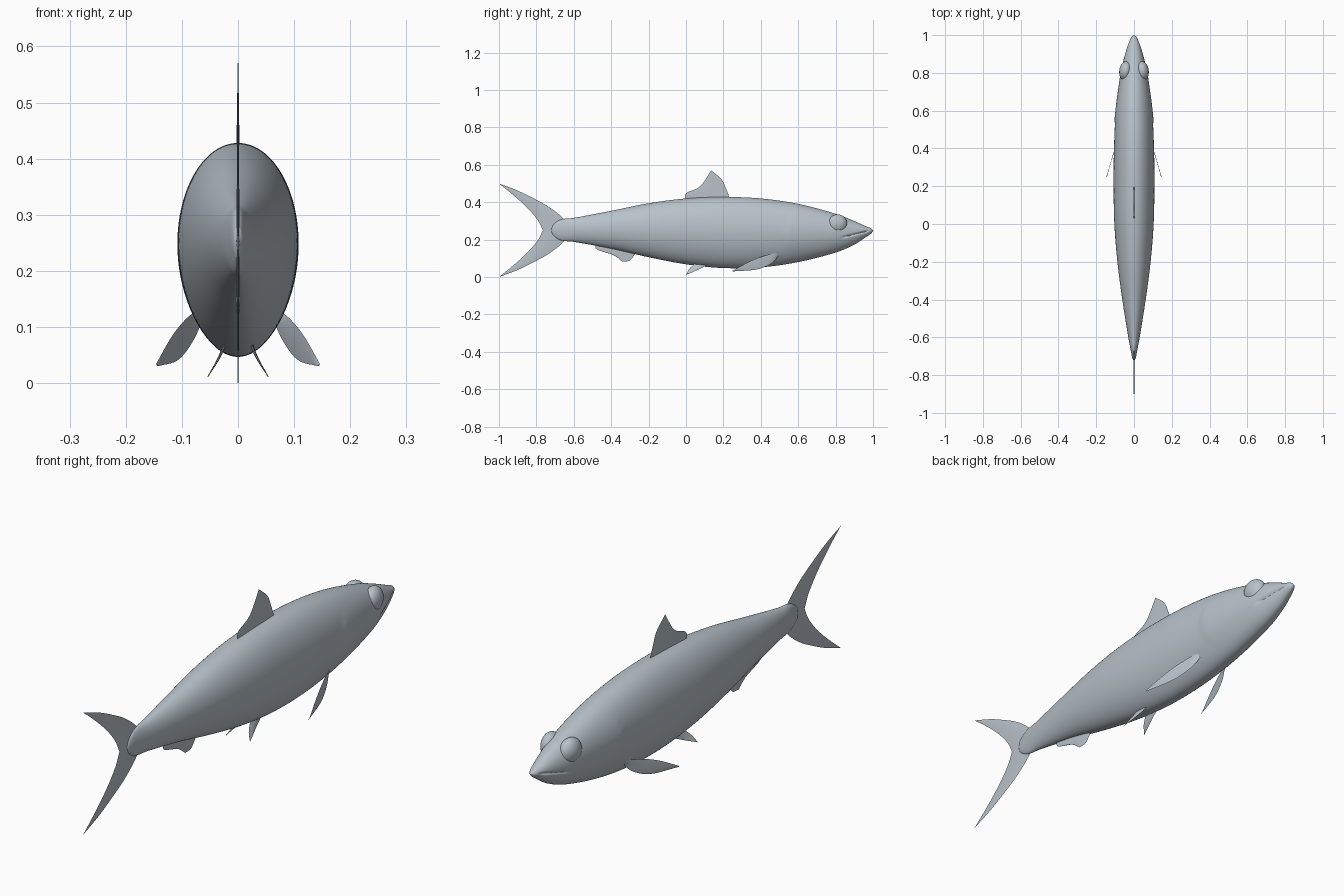
import bpy, bmesh, math
from mathutils import Vector

if "Cube" in bpy.data.objects:
    bpy.data.objects.remove(bpy.data.objects["Cube"])

skin = bpy.data.materials.new("blue_grey_skin")
skin.use_nodes = True
colour = (0.48, 0.54, 0.59, 1)
skin.diffuse_color = colour
skin.node_tree.nodes["Principled BSDF"].inputs["Base Color"].default_value = colour


def spline(points, s):
    """Smooth curve through the points, s from 0 to 1."""
    p = [Vector(q) for q in points]
    p = [2 * p[0] - p[1]] + p + [2 * p[-1] - p[-2]]
    n = len(p) - 3
    i = min(int(s * n), n - 1)
    t = s * n - i
    a, b, c, d = p[i:i + 4]
    return 0.5 * (2 * b + (c - a) * t + (2 * a - 5 * b + 4 * c - d) * t ** 2
                  + (3 * b - a - 3 * c + d) * t ** 3)


def finish(obj, angle=50):
    obj.data.materials.append(skin)
    bpy.ops.object.select_all(action='DESELECT')
    obj.select_set(True)
    bpy.context.view_layer.objects.active = obj
    bpy.ops.object.shade_smooth_by_angle(angle=math.radians(angle))


def loft(name, rings):
    """Skin a list of closed rings and cap both ends."""
    bm = bmesh.new()
    rows = [[bm.verts.new(v) for v in ring] for ring in rings]
    n = len(rows[0])
    for low, high in zip(rows, rows[1:]):
        for i in range(n):
            j = (i + 1) % n
            bm.faces.new((low[i], low[j], high[j], high[i]))
    bm.faces.new(rows[0][::-1])
    bm.faces.new(rows[-1])
    bmesh.ops.remove_doubles(bm, verts=bm.verts, dist=0.00005)
    bmesh.ops.recalc_face_normals(bm, faces=bm.faces)
    mesh = bpy.data.meshes.new(name)
    bm.to_mesh(mesh)
    bm.free()
    obj = bpy.data.objects.new(name, mesh)
    bpy.context.collection.objects.link(obj)
    finish(obj)
    return obj


def fin(name, lead, trail, half_thick=0.003, steps=24, across=10):
    """Thin lens-shaped blade between a leading and a trailing edge."""
    span = Vector(lead[-1]) - (Vector(lead[0]) + Vector(trail[0])) / 2
    normal = span.cross(Vector(trail[0]) - Vector(lead[0])).normalized()
    rings = []
    for k in range(steps + 1):
        s = k / steps
        a, b = spline(lead, s), spline(trail, s)
        ring = []
        for i in range(2 * across):
            t = 1 - abs(1 - i / across)
            side = 1 if i < across else -1
            bulge = 4 * t * (1 - t) * half_thick * (1 - 0.75 * s) * side
            ring.append(a.lerp(b, t) + normal * bulge)
        rings.append(ring)
    return loft(name, rings)


def flat(points):
    return [(0, y, z) for y, z in points]


def mirrored(points):
    return [(-x, y, z) for x, y, z in points]


# Body: stations of (y, top, bottom, half width)
stations = [(-0.722, 0.252, 0.246, 0.002), (-0.71, 0.28, 0.222, 0.009),
            (-0.67, 0.307, 0.197, 0.017), (-0.6, 0.316, 0.188, 0.03),
            (-0.4, 0.354, 0.152, 0.062), (-0.2, 0.394, 0.106, 0.088),
            (0, 0.42, 0.068, 0.104), (0.2, 0.428, 0.048, 0.108),
            (0.4, 0.42, 0.052, 0.106), (0.6, 0.391, 0.08, 0.096),
            (0.8, 0.338, 0.131, 0.071), (0.9, 0.299, 0.173, 0.047),
            (0.96, 0.272, 0.212, 0.028), (0.99, 0.26, 0.233, 0.014),
            (1.0, 0.25, 0.245, 0.002)]
ROUND, RINGS = 128, 168


def body_point(station, angle):
    y, top, bottom, width = station
    mid = bottom + 0.53 * (top - bottom)
    up, out = math.sin(angle), math.cos(angle)
    z = mid + up * (top - mid if up > 0 else mid - bottom)
    x = width * out * (1 - (0.1 * up * up if up < 0 else 0))
    side = math.copysign(min(1, abs(out) * 2), out)
    # Gill cover: raised ahead of a curved rear edge
    ahead = y - (0.53 + 3 * (z - 0.23) ** 2)
    if 0 < ahead < 0.2 and 0.12 < z < 0.35:
        fade = math.sin(math.pi * (z - 0.12) / 0.23)
        x += side * 0.004 * fade * min(1, ahead / 0.012) * (1 - ahead / 0.2)
    # Mouth crease
    if 0.83 < y < 0.98:
        fade = min(1, (y - 0.83) / 0.02, (0.98 - y) / 0.02)
        line = 0.21 + 0.25 * (y - 0.83)
        x -= side * 0.006 * fade * math.exp(-((z - line) / 0.005) ** 2)
    return (x, y, z)


def station_at(s):
    p = [Vector(q) for q in stations]
    n = len(p) - 1
    i = min(int(s * n), n - 1)
    t = s * n - i

    def slope(k):
        # Slope per unit of y, so unequal spacing stays smooth
        a, b = p[max(k - 1, 0)], p[min(k + 1, n)]
        return (b - a) / (b[0] - a[0])

    a, b = p[i], p[i + 1]
    h = b[0] - a[0]
    q = (a * (2 * t ** 3 - 3 * t ** 2 + 1) + b * (3 * t ** 2 - 2 * t ** 3)
         + slope(i) * h * (t ** 3 - 2 * t ** 2 + t) + slope(i + 1) * h * (t ** 3 - t ** 2))
    q[0] = a[0] + h * t
    return q


loft("body", [[body_point(station_at(k / RINGS), 2 * math.pi * i / ROUND)
               for i in range(ROUND)] for k in range(RINGS + 1)])

# Eyes
for side, label in ((1, "left"), (-1, "right")):
    bpy.ops.mesh.primitive_uv_sphere_add(segments=40, ring_count=24, radius=1,
                                         location=(side * 0.044, 0.81, 0.285),
                                         rotation=(0, 0, side * 0.12))
    eye = bpy.context.object
    eye.name = label + "_eye"
    eye.scale = (0.034, 0.052, 0.05)
    finish(eye)

# Forked tail
tail_lead = [(-0.62, 0.25), (-0.655, 0.312), (-0.73, 0.373), (-0.81, 0.418),
             (-0.9, 0.462), (-1, 0.5)]
tail_trail = [(-0.765, 0.25), (-0.79, 0.3), (-0.83, 0.35), (-0.88, 0.4),
              (-0.94, 0.452), (-1, 0.5)]
fin("upper_tail_lobe", flat(tail_lead), flat(tail_trail))
fin("lower_tail_lobe", flat([(y, 0.5 - z) for y, z in tail_lead]),
    flat([(y, 0.5 - z) for y, z in tail_trail]))

# Fins on the centre line
fin("dorsal_fin", flat([(0.24, 0.405), (0.215, 0.47), (0.19, 0.522), (0.135, 0.57)]),
    flat([(0.0, 0.405), (0.0, 0.447), (0.075, 0.485), (0.135, 0.57)]))
fin("anal_fin", flat([(-0.265, 0.135), (-0.285, 0.105), (-0.305, 0.086), (-0.34, 0.083)]),
    flat([(-0.48, 0.185), (-0.478, 0.149), (-0.39, 0.118), (-0.34, 0.083)]))

# Paired fins
pectoral = ([(0.06, 0.5, 0.12), (0.08, 0.46, 0.075), (0.107, 0.38, 0.041), (0.143, 0.25, 0.03)],
            [(0.07, 0.5, 0.132), (0.093, 0.42, 0.114), (0.118, 0.34, 0.083), (0.146, 0.25, 0.034)])
pelvic = ([(0.022, 0.13, 0.072), (0.033, 0.075, 0.044), (0.054, 0, 0.011)],
          [(0.022, 0.05, 0.075), (0.036, 0.018, 0.044), (0.054, 0, 0.011)])
for name, (lead, trail) in (("pectoral_fin", pectoral), ("pelvic_fin", pelvic)):
    fin("left_" + name, lead, trail)
    fin("right_" + name, mirrored(lead), mirrored(trail))
